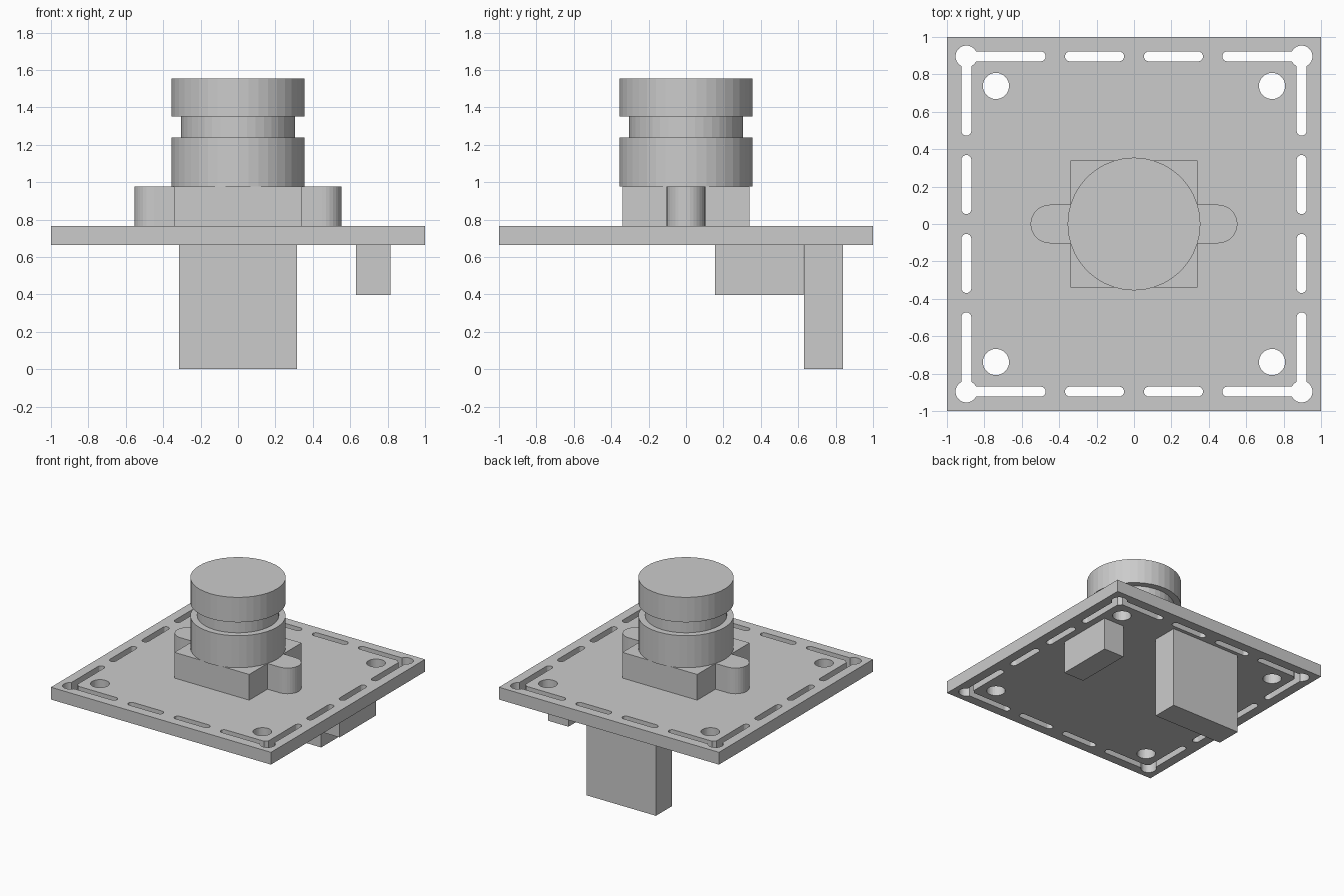
import bpy, bmesh
from math import cos, sin, pi, asin, tau

if "Cube" in bpy.data.objects:
    bpy.data.objects.remove(bpy.data.objects["Cube"])


def arc(cx, cy, r, a0, a1, n):
    return [(cx + r * cos(a0 + (a1 - a0) * i / n), cy + r * sin(a0 + (a1 - a0) * i / n))
            for i in range(n + 1)]


def circle(cx, cy, r, n=32):
    return arc(cx, cy, r, 0, tau, n)[:-1]


def rect(x0, x1, y0, y1):
    return [(x0, y0), (x1, y0), (x1, y1), (x0, y1)]


def finish(name, bm):
    bmesh.ops.recalc_face_normals(bm, faces=bm.faces)
    mesh = bpy.data.meshes.new(name)
    bm.to_mesh(mesh)
    bm.free()
    obj = bpy.data.objects.new(name, mesh)
    bpy.context.collection.objects.link(obj)
    return obj


def prism(name, outline, z0, z1, holes=()):
    """Extrude an outline, with optional holes, from z0 to z1."""
    bm = bmesh.new()
    if holes:
        for loop in [outline, *holes]:
            vs = [bm.verts.new((x, y, z0)) for x, y in loop]
            for i, v in enumerate(vs):
                bm.edges.new((v, vs[i - 1]))
        bmesh.ops.triangle_fill(bm, use_beauty=True, edges=bm.edges[:], normal=(0, 0, 1))
    else:
        bm.faces.new([bm.verts.new((x, y, z0)) for x, y in outline])
    top = bmesh.ops.extrude_face_region(bm, geom=bm.faces[:])["geom"]
    bmesh.ops.translate(bm, vec=(0, 0, z1 - z0),
                        verts=[g for g in top if isinstance(g, bmesh.types.BMVert)])
    return finish(name, bm)


def lathe(name, profile, steps):
    bm = bmesh.new()
    vs = [bm.verts.new((r, 0, z)) for r, z in profile]
    es = [bm.edges.new(p) for p in zip(vs, vs[1:])]
    bmesh.ops.spin(bm, geom=vs + es, cent=(0, 0, 0), axis=(0, 0, 1), angle=tau, steps=steps)
    bmesh.ops.remove_doubles(bm, verts=bm.verts, dist=1e-4)
    return finish(name, bm)


PLATE_Z, PLATE_TOP, MOUNT_TOP = 0.665, 0.766, 0.977
EDGE, HALF, CORNER_R = 0.896, 0.027, 0.058

# Keyhole cut-out: corner circle merged with its two slots
a = asin(HALF / CORNER_R)
end = 0.472 + HALF
corner = (arc(EDGE, EDGE, CORNER_R, -pi / 2 + a, pi - a, 24)
          + arc(end, EDGE, HALF, pi / 2, 3 * pi / 2, 8)
          + arc(EDGE, EDGE, CORNER_R, pi + a, 3 * pi / 2 - a, 4)
          + arc(EDGE, end, HALF, pi, tau, 8))

# Straight slot between the corners
s0, s1 = 0.053 + HALF, 0.369 - HALF
slot = (arc(s1, EDGE, HALF, -pi / 2, pi / 2, 8)
        + arc(s0, EDGE, HALF, pi / 2, 3 * pi / 2, 8))

holes = []
for sx in (-1, 1):
    for sy in (-1, 1):
        holes.append([(sx * x, sy * y) for x, y in corner])
        holes.append([(sx * x, sy * y) for x, y in slot])
        holes.append([(sx * y, sy * x) for x, y in slot])
        holes.append(circle(sx * 0.738, sy * 0.738, 0.07))

# Circuit board
prism("board", rect(-1, 1, -1, 1), PLATE_Z, PLATE_TOP, holes)

# Square lens mount with rounded screw ears
B, EAR = 0.34, 0.103
mount = ([(B, -B), (B, -EAR)] + arc(0.553 - EAR, 0, EAR, -pi / 2, pi / 2, 16)
         + [(B, EAR), (B, B)])
mount += [(-x, -y) for x, y in mount]
prism("lens_mount", mount, PLATE_TOP, MOUNT_TOP)

# Lens barrel with a groove
lathe("lens_barrel", [(0, MOUNT_TOP), (0.355, MOUNT_TOP), (0.355, 1.24), (0.304, 1.24),
                      (0.304, 1.35), (0.355, 1.35), (0.355, 1.555), (0, 1.555)], 40)

# Connectors below the board
prism("large_connector", rect(-0.315, 0.315, 0.63, 0.84), 0, PLATE_Z)
prism("small_connector", rect(0.63, 0.815, 0.155, 0.627), 0.398, PLATE_Z)
